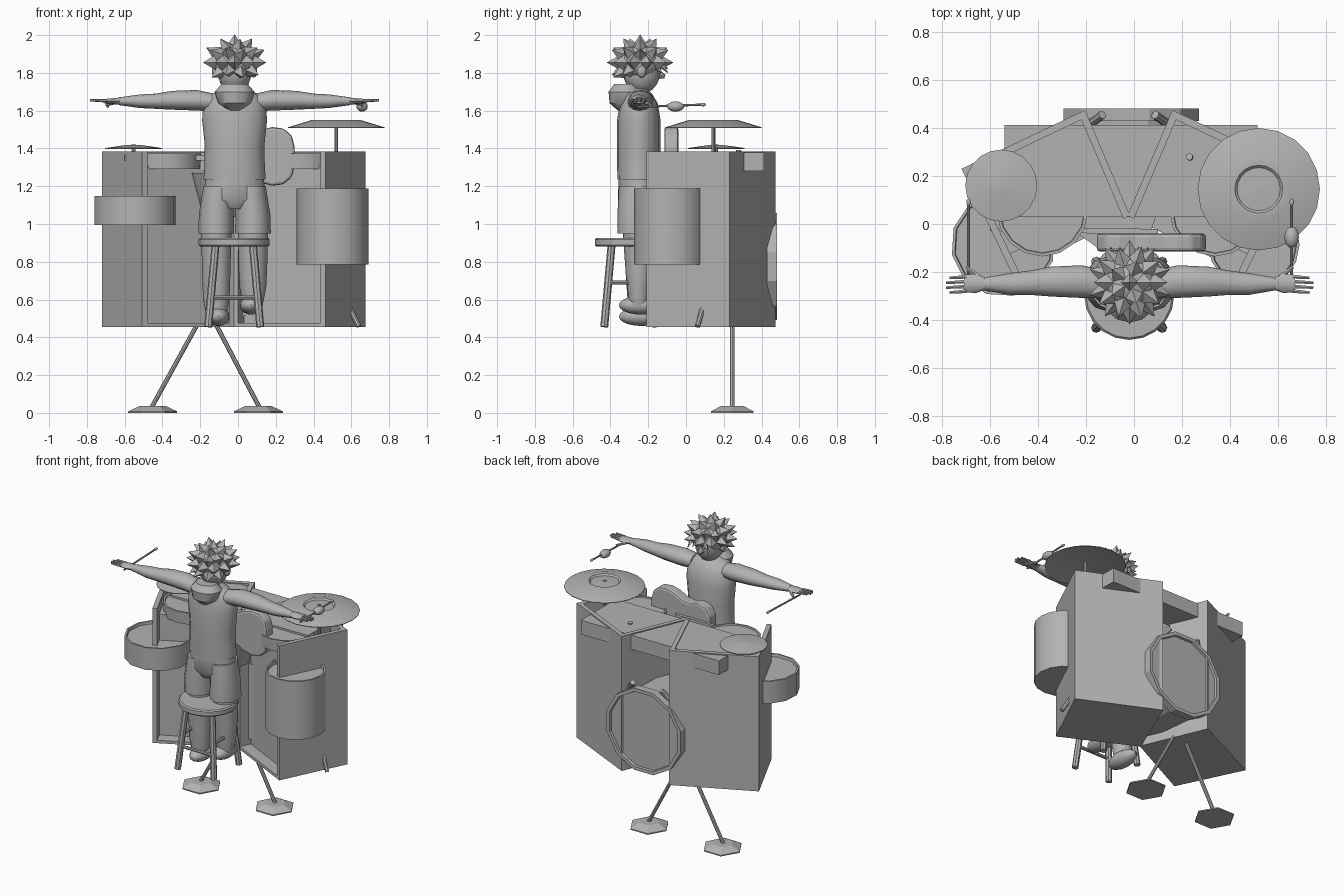
import bpy, bmesh, math
from mathutils import Vector

if "Cube" in bpy.data.objects:
    bpy.data.objects.remove(bpy.data.objects["Cube"], do_unlink=True)

grey = bpy.data.materials.new("plain grey")
grey.use_nodes = True
grey.diffuse_color = (0.45, 0.45, 0.45, 1)
grey.node_tree.nodes["Principled BSDF"].inputs["Base Color"].default_value = grey.diffuse_color
MID = -0.022  # mirror line of the drum stand


def finish(name, bm, smooth=False):
    bmesh.ops.recalc_face_normals(bm, faces=bm.faces)
    mesh = bpy.data.meshes.new(name)
    bm.to_mesh(mesh)
    bm.free()
    mesh.materials.append(grey)
    ob = bpy.data.objects.new(name, mesh)
    bpy.context.collection.objects.link(ob)
    if smooth:
        bpy.ops.object.select_all(action="DESELECT")
        ob.select_set(True)
        bpy.context.view_layer.objects.active = ob
        bpy.ops.object.shade_smooth_by_angle(angle=math.radians(40))
    return ob


def loft(name, rings, n=12, smooth=True, axis="z", turn=0):
    """Rings are (centre, half width, half depth) across the given axis."""
    bm = bmesh.new()
    loops = []
    for c, a, b in rings:
        loop = []
        for i in range(n):
            t = math.tau * i / n + turn
            u, v = a * math.cos(t), b * math.sin(t)
            d = {"z": (u, v, 0), "x": (0, u, v), "y": (u, 0, v)}[axis]
            loop.append(bm.verts.new(Vector(c) + Vector(d)))
        loops.append(loop)
    for lo, hi in zip(loops, loops[1:]):
        for i in range(n):
            bm.faces.new((lo[i], lo[(i + 1) % n], hi[(i + 1) % n], hi[i]))
    bm.faces.new(loops[0])
    bm.faces.new(loops[-1])
    return finish(name, bm, smooth)


def lathe(name, x, y, profile, n=24, smooth=True, turn=0):
    return loft(name, [((x, y, z), r, r) for r, z in profile], n, smooth, "z", turn)


def rod(name, a, b, r, r2=None, n=8, smooth=True):
    a, b = Vector(a), Vector(b)
    bm = bmesh.new()
    bmesh.ops.create_cone(bm, cap_ends=True, segments=n, radius1=r,
                          radius2=r if r2 is None else r2, depth=(b - a).length)
    q = (b - a).to_track_quat("Z", "Y")
    for v in bm.verts:
        v.co = q @ v.co + (a + b) / 2
    return finish(name, bm, smooth)


def prism(name, outline, z0, z1):
    bm = bmesh.new()
    base = bm.faces.new([bm.verts.new((x, y, z0)) for x, y in outline])
    top = bmesh.ops.extrude_face_region(bm, geom=[base])["geom"]
    bmesh.ops.translate(bm, vec=(0, 0, z1 - z0),
                        verts=[g for g in top if isinstance(g, bmesh.types.BMVert)])
    return finish(name, bm)


def ball(name, c, r):
    bm = bmesh.new()
    bmesh.ops.create_uvsphere(bm, u_segments=16, v_segments=10, radius=1)
    for v in bm.verts:
        v.co = Vector(c) + Vector((v.co.x * r[0], v.co.y * r[1], v.co.z * r[2]))
    return finish(name, bm, True)


def board(name, a, b, inward):
    s = inward.normalized() * 0.03
    prism(name, [a, b, b + s, a + s], 0.455, 1.385)


# Two angled cabinets: full-height boards round a core whose front is set back
for side, label in ((1, "left"), (-1, "right")):
    A, B, C, D = [Vector((MID + side * x, y)) for x, y in
                  ((0.485, -0.21), (0.697, 0.23), (0.182, 0.475), (-0.005, 0.035))]
    along, across = B - A, C - B
    setback = along.normalized() * 0.08
    prism(label + "_cabinet_core", [A + setback, B, C, D + setback], 0.456, 1.31)
    prism(label + "_cabinet_floor", [A, B, C, D], 0.455, 0.475)
    board(label + "_outer_board", A, B, across)
    board(label + "_back_board", B, C, -along)
    board(label + "_inner_board", C, D, -across)
    # Tom and bass drum spur
    lathe(label + "_tom", MID + side * 0.36, 0.055,
          [(0.185, 1.29), (0.19, 1.372), (0.178, 1.372), (0.175, 1.365)], 16)
    rod(label + "_spur", (MID + side * 0.17, 0.41, 0.99), (MID + side * 0.11, 0.455, 1.08), 0.018)
    # Braced foot with a hexagonal base
    bx = -0.172 + side * 0.28
    rod(label + "_foot_pole", (-0.165, 0.245, 0.56), (bx + side * 0.005, 0.245, 0.03), 0.012)
    lathe(label + "_foot_base", bx, 0.245, [(0.13, 0), (0.13, 0.008), (0.07, 0.036)], 6, False)

rod("cabinet_peg", (0.588, 0.09, 0.56), (0.64, 0.06, 0.458), 0.014)
rod("tom_knob", (0.245, 0.27, 1.3), (0.23, 0.28, 1.39), 0.015)

# Box joining the cabinets
prism("keyboard_box", [(-0.54, 0.03), (0.515, 0.03), (0.515, 0.412), (-0.54, 0.412)], 1.28, 1.378)

# Drums
loft("bass_drum", [((-0.012, y, 0.775), r, r) for y, r in
     ((0.08, 0.27), (0.43, 0.27), (0.43, 0.292), (0.481, 0.292), (0.481, 0.268), (0.465, 0.265))],
     12, False, "y", math.pi / 12)
lathe("floor_tom", 0.5, -0.085, [(0.19, 0.785), (0.19, 1.188), (0.178, 1.188), (0.175, 1.165)], 16)
lathe("snare_drum", -0.545, -0.085, [(0.218, 0.995), (0.218, 1.148), (0.206, 1.148), (0.203, 1.13)], 12, True, 0.2)
lathe("middle_drum", -0.08, 0.06, [(0.11, 1.04), (0.18, 1.27)], 10)

# Cymbals on their posts
lathe("large_cymbal", 0.52, 0.145, [(0.01, 1.535), (0.12, 1.535), (0.255, 1.508), (0.255, 1.512),
      (0.13, 1.55), (0.1, 1.55), (0.09, 1.54), (0.005, 1.545)], 20)
rod("large_cymbal_post", (0.52, 0.145, 1.3), (0.52, 0.145, 1.55), 0.01)
lathe("small_cymbal", -0.553, 0.16, [(0.01, 1.408), (0.15, 1.398), (0.15, 1.402), (0.04, 1.418), (0.005, 1.42)], 20)
rod("small_cymbal_post", (-0.553, 0.16, 1.3), (-0.553, 0.16, 1.42), 0.01)

# Guitar: half outline mirrored across its length, then stood upright
half = [(0.3, 0.05), (0.285, 0.11), (0.24, 0.148), (0.18, 0.155), (0.12, 0.14), (0.06, 0.108),
        (0.0, 0.1), (-0.06, 0.115), (-0.12, 0.1), (-0.155, 0.045)]
guitar = prism("guitar_body", half + [(x, -z) for x, z in reversed(half)], 0.04, 0.115)
for v in guitar.data.vertices:
    v.co = (v.co.x, -v.co.z, 1.358 + v.co.y)
bevel = guitar.modifiers.new("rounded edge", "BEVEL")
bevel.width, bevel.segments = 0.014, 2
prism("guitar_neck", [(-0.6, -0.03), (-0.6, -0.018), (0.1, -0.02), (0.1, -0.045)], 1.335, 1.365)

# Stool
SX, SY = -0.02, -0.295
lathe("stool_seat", SX, SY, [(0.18, 0.882), (0.188, 0.89), (0.188, 0.918), (0.18, 0.926)], 20)
feet = []
for i in range(4):
    t = math.tau * (i + 0.5) / 4
    c, s = math.cos(t), math.sin(t)
    rod("stool_leg", (SX + 0.195 * c, SY + 0.195 * s, 0.455), (SX + 0.14 * c, SY + 0.14 * s, 0.89), 0.021)
    feet.append((SX + 0.174 * c, SY + 0.174 * s))
for i in range(4):
    z = 0.61 + 0.08 * (i % 2)
    rod("stool_rung", (*feet[i], z), (*feet[(i + 1) % 4], z), 0.011)

# Drummer's clothes and body
PX, PY = -0.018, -0.25
loft("torso", [((PX, PY + dy, z), a, b) for dy, z, a, b in
     ((0, 1.235, 0.165, 0.112), (0, 1.3, 0.16, 0.115), (0, 1.42, 0.158, 0.115), (0, 1.55, 0.172, 0.115),
      (0, 1.64, 0.165, 0.1), (-0.01, 1.69, 0.12, 0.08), (-0.01, 1.72, 0.05, 0.05))], 16)
loft("hood", [((PX, -0.32, z), a, b) for z, a, b in
     ((1.6, 0.04, 0.04), (1.64, 0.09, 0.085), (1.7, 0.105, 0.09), (1.74, 0.07, 0.06))], 12)
loft("hips", [((PX, PY, z), a, b) for z, a, b in
     ((1.08, 0.08, 0.08), (1.13, 0.165, 0.113), (1.24, 0.155, 0.11))], 14)
for side, label in ((1, "left"), (-1, "right")):
    hx = PX + side * 0.097
    loft(label + "_shorts_leg", [((hx, PY, 0.95), 0.095, 0.113), ((hx, PY, 1.05), 0.092, 0.113),
         ((hx - side * 0.012, PY, 1.2), 0.08, 0.105)], 12)
    lift = 0.06 if side > 0 else 0
    loft(label + "_lower_leg", [((hx, PY, 0.5 + lift), 0.05, 0.05), ((hx, PY, 0.6 + lift), 0.07, 0.06),
         ((hx, PY, 0.75), 0.075, 0.07), ((hx, PY, 0.96), 0.08, 0.085)], 12)
    ball(label + "_shoe", (hx - side * 0.01, -0.235, 0.51 + lift), (0.06, 0.12, 0.05))
    # Outstretched arm, hand and fingers
    loft(label + "_arm", [((PX + side * x, PY + dy, z), r, r * 0.8) for x, dy, z, r in
         ((0.12, 0, 1.645, 0.06), (0.2, 0.01, 1.655, 0.068), (0.33, 0.01, 1.655, 0.062),
          (0.42, 0.005, 1.65, 0.05), (0.5, 0, 1.65, 0.045), (0.61, 0, 1.65, 0.026))], 12, True, "x")
    loft(label + "_hand", [((PX + side * x, PY + 0.002, 1.65), a, b) for x, a, b in
         ((0.6, 0.025, 0.02), (0.64, 0.04, 0.016), (0.69, 0.036, 0.012))], 8, True, "x")
    for k in range(4):
        y = PY - 0.03 + 0.02 * k
        tip = 0.75 if k in (0, 3) else 0.765
        rod(label + "_finger", (PX + side * 0.68, y, 1.652), (PX + side * tip, y * 1.02, 1.655), 0.009, 0.006, 6)
    rod(label + "_thumb", (PX + side * 0.63, PY + 0.03, 1.645), (PX + side * 0.68, PY + 0.07, 1.63), 0.011, 0.007, 6)
    ball(label + "_ear", (PX + side * 0.1, -0.235, 1.81), (0.02, 0.025, 0.035))
    ball(label + "_eye", (PX + side * 0.035, -0.145, 1.82), (0.015, 0.012, 0.015))

# Drumstick and padded mallet
for name, x in (("drumstick", -0.69), ("mallet", 0.657)):
    rod(name, (x, -0.26, 1.62), (x, 0.09, 1.632), 0.006)
    ball(name + "_tip", (x, 0.09, 1.632), (0.009, 0.016, 0.009))
ball("mallet_pad", (0.657, -0.055, 1.622), (0.03, 0.045, 0.027))

# Head, nose and hair cap
ball("head", (PX, -0.235, 1.81), (0.09, 0.1, 0.12))
rod("nose", (PX, -0.14, 1.79), (PX, -0.112, 1.78), 0.022, 0.01)
crown = Vector((PX, -0.243, 1.855))
ball("hair_cap", crown, (0.118, 0.115, 0.1))

# Broad hair spikes spread evenly over the cap, leaving the face open
bm = bmesh.new()
bmesh.ops.create_icosphere(bm, subdivisions=2, radius=1)
spread = [v.co.copy() for v in bm.verts]
bm.free()
for d in spread:
    if d.z > -0.2 or (d.y < -0.1 and d.z > -0.75):
        reach = Vector((d.x * 0.175, d.y * 0.175, d.z * 0.148))
        rod("hair_spike", crown + reach * 0.5, crown + reach, 0.05, 0.001, 4, False)
for k in range(5):
    x = PX - 0.07 + 0.035 * k
    rod("fringe_lock", (x, -0.15, 1.86), (x * 1.1, -0.095, 1.8 + 0.02 * (k % 2)), 0.022, 0.001, 4, False)
